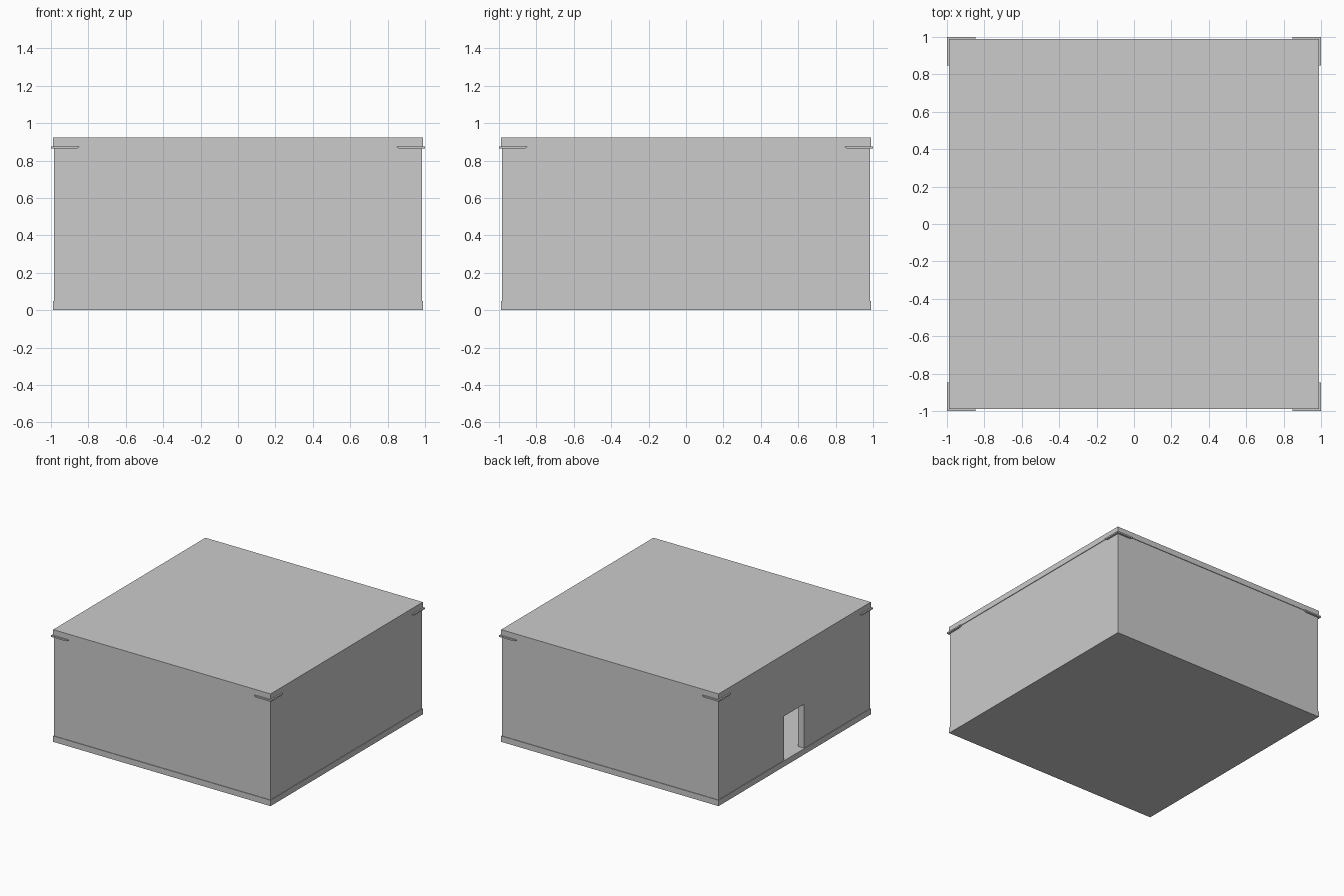
import bpy, bmesh

if "Cube" in bpy.data.objects:
    bpy.data.objects.remove(bpy.data.objects["Cube"])


def finish(name, bm):
    bmesh.ops.recalc_face_normals(bm, faces=bm.faces)
    mesh = bpy.data.meshes.new(name)
    bm.to_mesh(mesh)
    bm.free()
    ob = bpy.data.objects.new(name, mesh)
    bpy.context.collection.objects.link(ob)
    return ob


def box(name, lo, hi):
    bm = bmesh.new()
    bmesh.ops.create_cube(bm, size=1)
    for v in bm.verts:
        v.co = [(a + b) / 2 + c * (b - a) for a, b, c in zip(lo, hi, v.co)]
    return finish(name, bm)


def cut(target, cutter):
    mod = target.modifiers.new("cut_" + cutter.name, 'BOOLEAN')
    mod.operation = 'DIFFERENCE'
    mod.solver = 'EXACT'
    mod.object = cutter
    cutter.hide_render = True
    cutter.hide_set(True)
    cutter.display_type = 'WIRE'


S, W, T = 0.988, 0.983, 0.055      # slab half size, wall half size, wall thickness
Z0, Z1, Z2 = 0.048, 0.876, 0.922   # floor top, roof underside, roof top

# floor and roof slabs
box("floor_slab", (-S, -S, 0), (S, S, Z0))
box("roof_slab", (-S, -S, Z1), (S, S, Z2))

# hollow walls with a doorway in the left side
walls = box("walls", (-W, -W, Z0), (W, W, Z1))
I = W - T
cut(walls, box("room_cutter", (-I, -I, Z0 - 0.1), (I, I, Z1 + 0.1)))
cut(walls, box("door_cutter", (-1.1, -0.13, Z0 - 0.1), (-0.8, 0.13, 0.41)))


# L-shaped corner brackets under the roof, ends tapered towards the bottom
def bracket(name, sx, sy):
    bm = bmesh.new()
    i = W

    def ring(z, end):
        pts = [(1, 1), (end, 1), (end, i), (i, i), (i, end), (1, end)]
        return [bm.verts.new((sx * x, sy * y, z)) for x, y in pts]

    rings = [ring(Z1, 0.847), ring(0.872, 0.847), ring(0.864, 0.862)]
    for a, b in zip(rings, rings[1:]):
        for k in range(6):
            n = (k + 1) % 6
            bm.faces.new((a[k], a[n], b[n], b[k]))
    bm.faces.new(rings[0])
    bm.faces.new(rings[-1][::-1])
    finish(name, bm)


for sx, side in ((-1, "left"), (1, "right")):
    for sy, end in ((-1, "front"), (1, "back")):
        bracket(f"corner_bracket_{end}_{side}", sx, sy)
